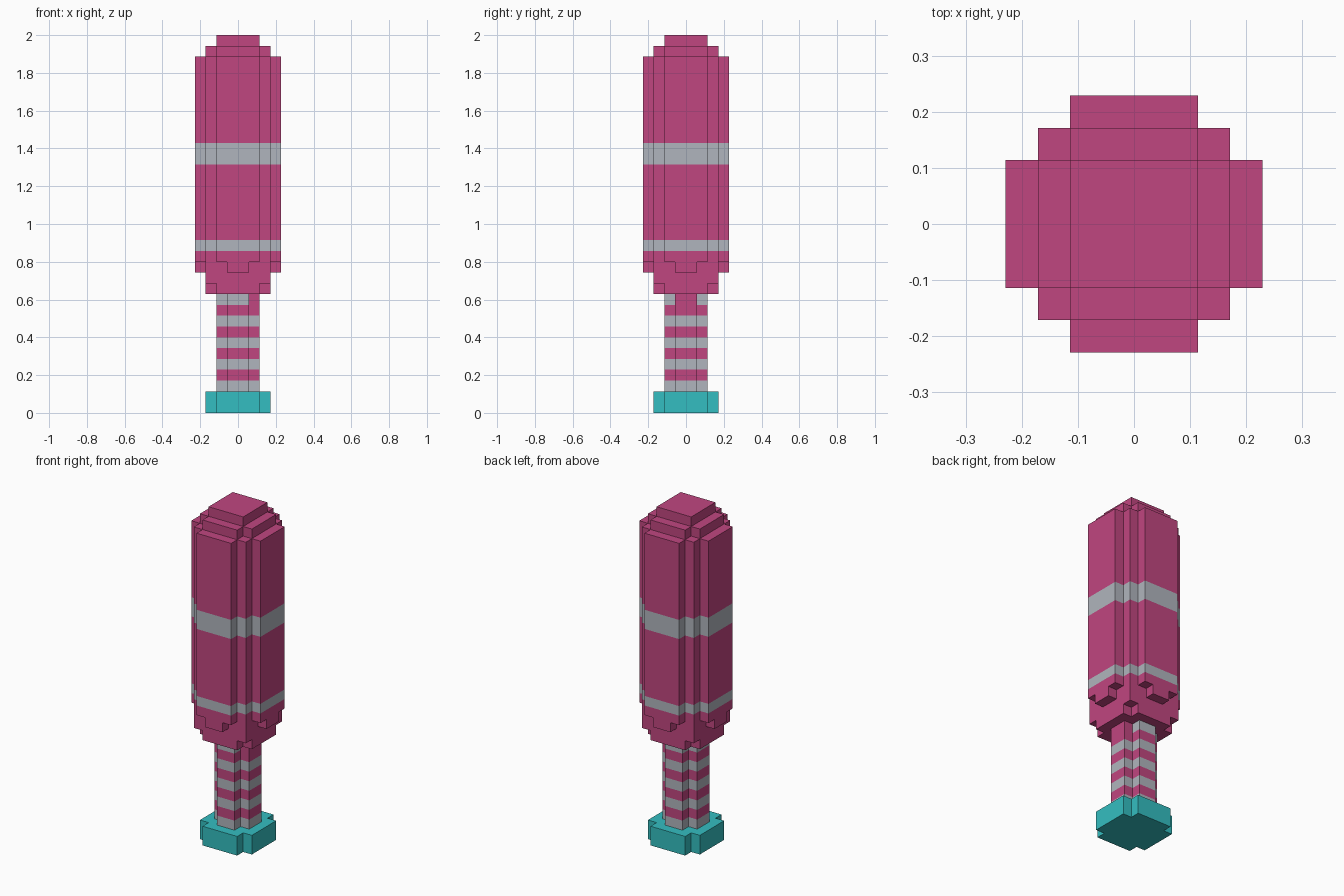
import bpy, bmesh

cube = bpy.data.objects.get("Cube")
if cube:
    bpy.data.objects.remove(cube, do_unlink=True)

U = 2 / 35  # one block


def material(name, rgb):
    m = bpy.data.materials.new(name)
    m.use_nodes = True
    m.diffuse_color = (*rgb, 1)
    m.node_tree.nodes["Principled BSDF"].inputs["Base Color"].default_value = (*rgb, 1)
    return m


PINK = material("pink", (0.527, 0.061, 0.216))
GREY = material("light grey", (0.434, 0.462, 0.509))
TEAL = material("teal", (0.034, 0.515, 0.533))


def stepped_outline(quarter):
    """Mirror the corner points of one quarter (from +x to +y) into a closed outline."""
    half = quarter + [(-x, y) for x, y in reversed(quarter)]
    return half + [(-x, -y) for x, y in half]


def prism(name, outline, levels, mats, rule=None):
    """Stack an outline through the levels; rule(centre in blocks) picks a material."""
    bm = bmesh.new()
    rings = [[bm.verts.new((x * U, y * U, z * U)) for x, y in outline] for z in levels]
    n = len(outline)
    for low, high in zip(rings, rings[1:]):
        for i in range(n):
            j = (i + 1) % n
            bm.faces.new((low[i], low[j], high[j], high[i]))
    bm.faces.new(rings[0][::-1])
    bm.faces.new(rings[-1])
    if rule:
        for f in bm.faces:
            f.material_index = rule(f.calc_center_median() / U)
    bmesh.ops.recalc_face_normals(bm, faces=bm.faces)
    mesh = bpy.data.meshes.new(name)
    bm.to_mesh(mesh)
    bm.free()
    for m in mats:
        mesh.materials.append(m)
    ob = bpy.data.objects.new(name, mesh)
    bpy.context.collection.objects.link(ob)
    return ob


def rect(x0, x1, y0, y1):
    return [(x0, y0), (x1, y0), (x1, y1), (x0, y1)]


notched_six = stepped_outline([(3, 2), (2, 2), (2, 3)])
notched_four = stepped_outline([(2, 1), (1, 1), (1, 2)])
round_eight = stepped_outline([(4, 2), (3, 2), (3, 3), (2, 3), (2, 4)])


# Grip stripes alternate each block; the top stripe is broken on the +x side
def grip_rule(c):
    if c.z > 10 and c.x > 1.2:
        return 0
    return 1 if int(c.z) % 2 == 0 else 0


# Two grey bands around the barrel
def barrel_rule(c):
    return 1 if 15 < c.z < 16 or 23 < c.z < 25 else 0


prism("pommel", notched_six, [0, 2], [TEAL])
prism("grip", notched_four, range(2, 12), [PINK, GREY], grip_rule)

# Collar under the barrel
prism("collar_bottom", notched_six, [11, 12], [PINK])
prism("collar_top", rect(-3, 3, -3, 3), [12, 14], [PINK])

# Tabs hanging from the middle of each barrel side
for name, box in {"front": (-1, 1, -4, -3), "back": (-1, 1, 3, 4),
                  "left": (3, 4, -1, 1), "right": (-4, -3, -1, 1)}.items():
    prism("barrel_tab_" + name, rect(*box), [13, 14], [PINK])

prism("barrel", round_eight, [14, 15, 16, 23, 25, 33], [PINK, GREY], barrel_rule)

# Stepped tip
prism("tip_lower", notched_six, [33, 34], [PINK])
prism("tip_upper", rect(-2, 2, -2, 2), [34, 35], [PINK])
